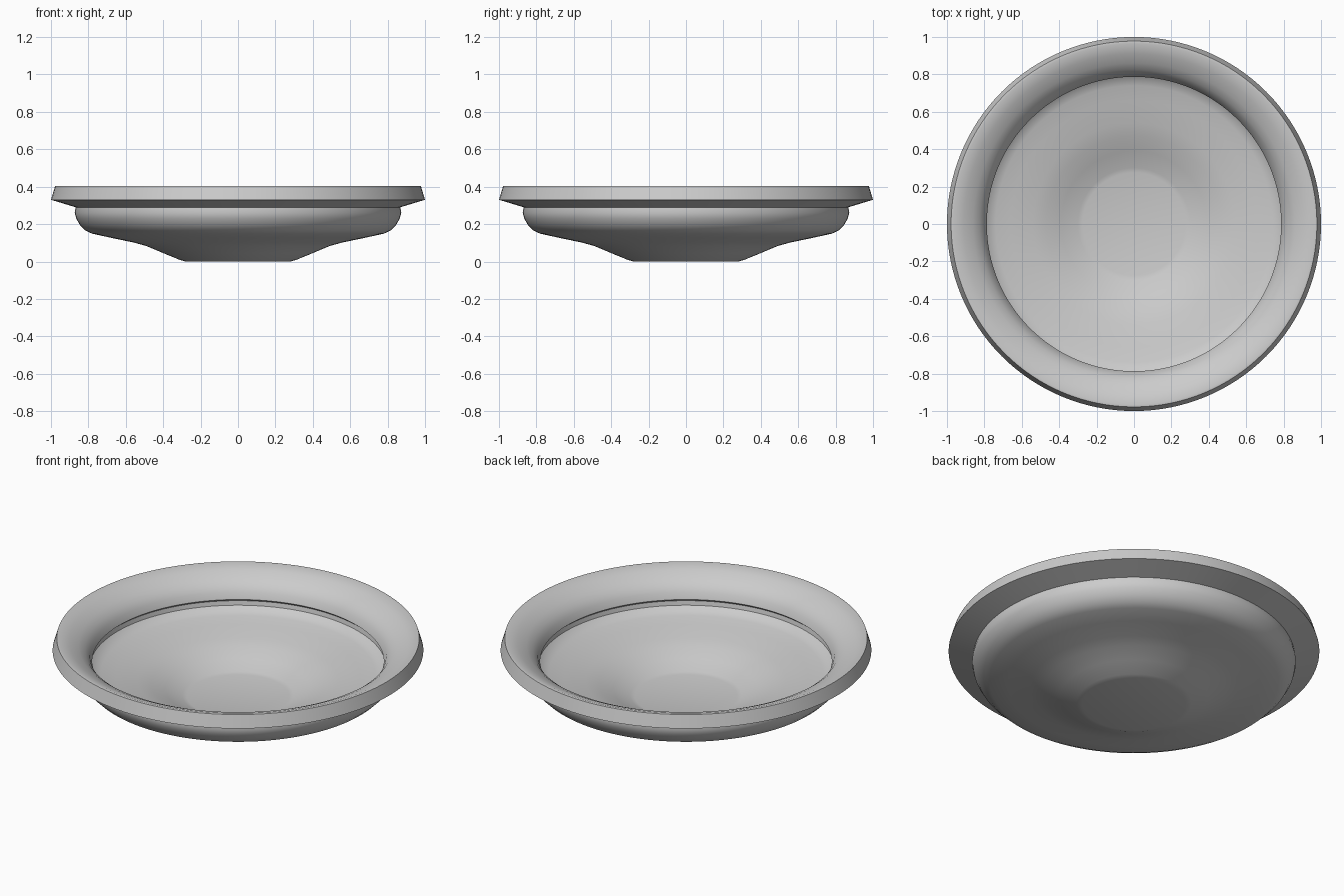
import bpy
import bmesh
from math import radians
from mathutils import Matrix, Vector

cube = bpy.data.objects.get("Cube")
if cube:
    bpy.data.objects.remove(cube, do_unlink=True)

grey = bpy.data.materials.new("plain grey")
grey.use_nodes = True
colour = (0.6, 0.6, 0.6, 1)
grey.diffuse_color = colour
grey.node_tree.nodes["Principled BSDF"].inputs["Base Color"].default_value = colour


def lathe(name, profile, steps=128):
    """Spin a (radius, height) profile around the z axis."""
    bm = bmesh.new()
    verts = [bm.verts.new((r, 0, z)) for r, z in profile]
    edges = [bm.edges.new(pair) for pair in zip(verts, verts[1:])]
    bmesh.ops.spin(bm, geom=verts + edges, cent=(0, 0, 0), axis=(0, 0, 1),
                   angle=radians(360), steps=steps, use_duplicate=False)
    bmesh.ops.remove_doubles(bm, verts=bm.verts, dist=0.0005)
    bmesh.ops.recalc_face_normals(bm, faces=bm.faces)
    mesh = bpy.data.meshes.new(name)
    bm.to_mesh(mesh)
    bm.free()
    mesh.materials.append(grey)
    obj = bpy.data.objects.new(name, mesh)
    bpy.context.collection.objects.link(obj)
    bpy.context.view_layer.objects.active = obj
    obj.select_set(True)
    bpy.ops.object.shade_smooth_by_angle(angle=radians(35))
    obj.select_set(False)
    return obj


# Outside of the bowl, from the foot up to the rim
outside = [(0, 0), (0.28, 0), (0.31, 0.008), (0.40, 0.045), (0.49, 0.083),
           (0.56, 0.102), (0.68, 0.127), (0.78, 0.149), (0.815, 0.165),
           (0.845, 0.195), (0.865, 0.23), (0.873, 0.26), (0.868, 0.29)]
# Flared rim with a slanted outer band and a rolled inner lip
rim = [(1.0, 0.33), (0.978, 0.403), (0.965, 0.405), (0.91, 0.386),
       (0.86, 0.362), (0.825, 0.335), (0.80, 0.302), (0.787, 0.265)]
# Inside of the bowl, tucked under the lip and down to the flat floor
inside = [(0.805, 0.25), (0.80, 0.225), (0.775, 0.204), (0.74, 0.193),
          (0.66, 0.177), (0.54, 0.152), (0.47, 0.133), (0.39, 0.099),
          (0.30, 0.063), (0.275, 0.057), (0, 0.057)]
lathe("dish", outside + rim + inside)
